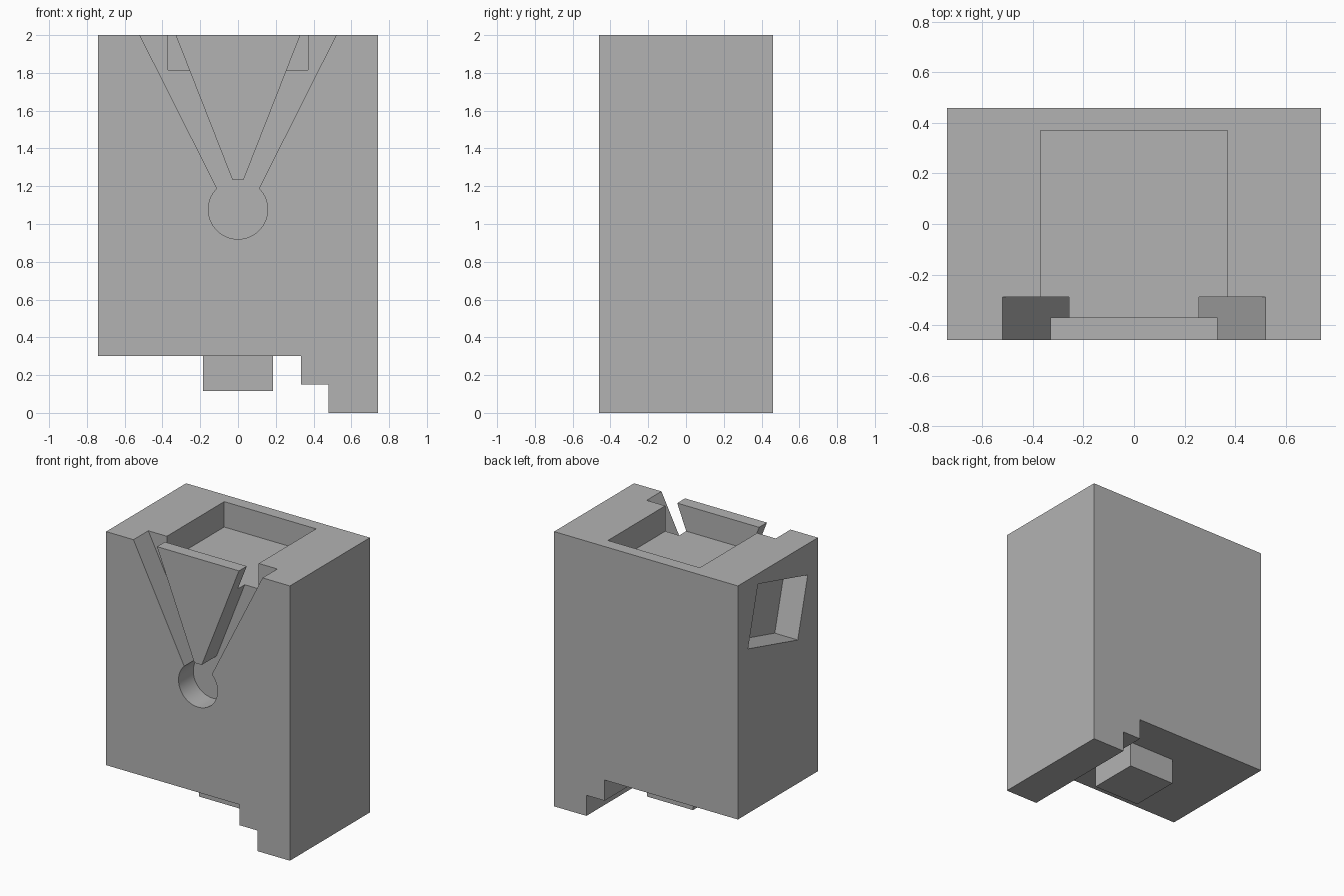
import bpy, bmesh, math
from mathutils import Matrix, Vector

cube = bpy.data.objects.get("Cube")
if cube:
    bpy.data.objects.remove(cube, do_unlink=True)

grey = bpy.data.materials.new("plain grey")
grey.use_nodes = True
colour = (0.45, 0.45, 0.45, 1)
grey.diffuse_color = colour
grey.node_tree.nodes["Principled BSDF"].inputs["Base Color"].default_value = colour


def prism(name, profile, axis, start, end):
    """Extrude a closed 2D profile along the x or y axis."""
    place = {"x": lambda a, b, d: Vector((d, a, b)),
             "y": lambda a, b, d: Vector((a, d, b))}[axis]
    bm = bmesh.new()
    face = bm.faces.new([bm.verts.new(place(a, b, start)) for a, b in profile])
    side = bmesh.ops.extrude_face_region(bm, geom=[face])
    moved = [g for g in side["geom"] if isinstance(g, bmesh.types.BMVert)]
    bmesh.ops.translate(bm, verts=moved, vec=place(0, 0, end - start))
    bmesh.ops.recalc_face_normals(bm, faces=bm.faces)
    mesh = bpy.data.meshes.new(name)
    bm.to_mesh(mesh)
    bm.free()
    mesh.materials.append(grey)
    obj = bpy.data.objects.new(name, mesh)
    bpy.context.collection.objects.link(obj)
    return obj


def rectangle(a0, a1, b0, b1):
    return [(a0, b0), (a1, b0), (a1, b1), (a0, b1)]


def cut(target, cutter):
    """Subtract the cutter, then discard it."""
    cutter.hide_render = True
    mod = target.modifiers.new("cut", "BOOLEAN")
    mod.operation = "DIFFERENCE"
    mod.solver = "EXACT"
    mod.object = cutter
    bpy.ops.object.select_all(action="DESELECT")
    bpy.context.view_layer.objects.active = target
    target.select_set(True)
    bpy.ops.object.modifier_apply(modifier=mod.name)
    bpy.data.objects.remove(cutter, do_unlink=True)


# Body with a stepped foot on one side
W, D, H = 0.74, 0.46, 2.0
body = prism("body", [(-W, 0.3), (0.333, 0.3), (0.333, 0.15), (0.48, 0.15),
                      (0.48, 0), (W, 0), (W, H), (-W, H)], "y", -D, D)

# Square pocket in the top
cut(body, prism("top_pocket", rectangle(-0.37, 0.37, 1.815, H + 0.1),
                "y", -0.37, 0.37))

# V-shaped front groove ending in a round socket
radius, centre_z, steps = 0.157, 1.077, 48
socket = []
for i in range(steps + 1):
    t = math.radians(135 + 270 * i / steps)
    socket.append((radius * math.cos(t), centre_z + radius * math.sin(t)))
groove = [(-0.57, H + 0.1)] + socket + [
    (0.57, H + 0.1), (0.369, H + 0.1), (0.03, 1.235),
    (-0.03, 1.235), (-0.369, H + 0.1)]
cut(body, prism("front_groove", groove, "y", -D - 0.1, -0.29))

# Tilted rectangular recess in the right side
turn = Matrix.Rotation(math.radians(15), 2)
tilted = [tuple(turn @ Vector(p) + Vector((0, 1.635)))
          for p in rectangle(-0.296, 0.296, -0.222, 0.222)]
cut(body, prism("side_recess", tilted, "x", -W - 0.1, -W + 0.185))

bpy.ops.object.shade_smooth_by_angle(angle=math.radians(30))

# Square peg underneath
prism("bottom_peg", rectangle(-0.185, 0.185, 0.115, 0.32), "y", -0.185, 0.185)
